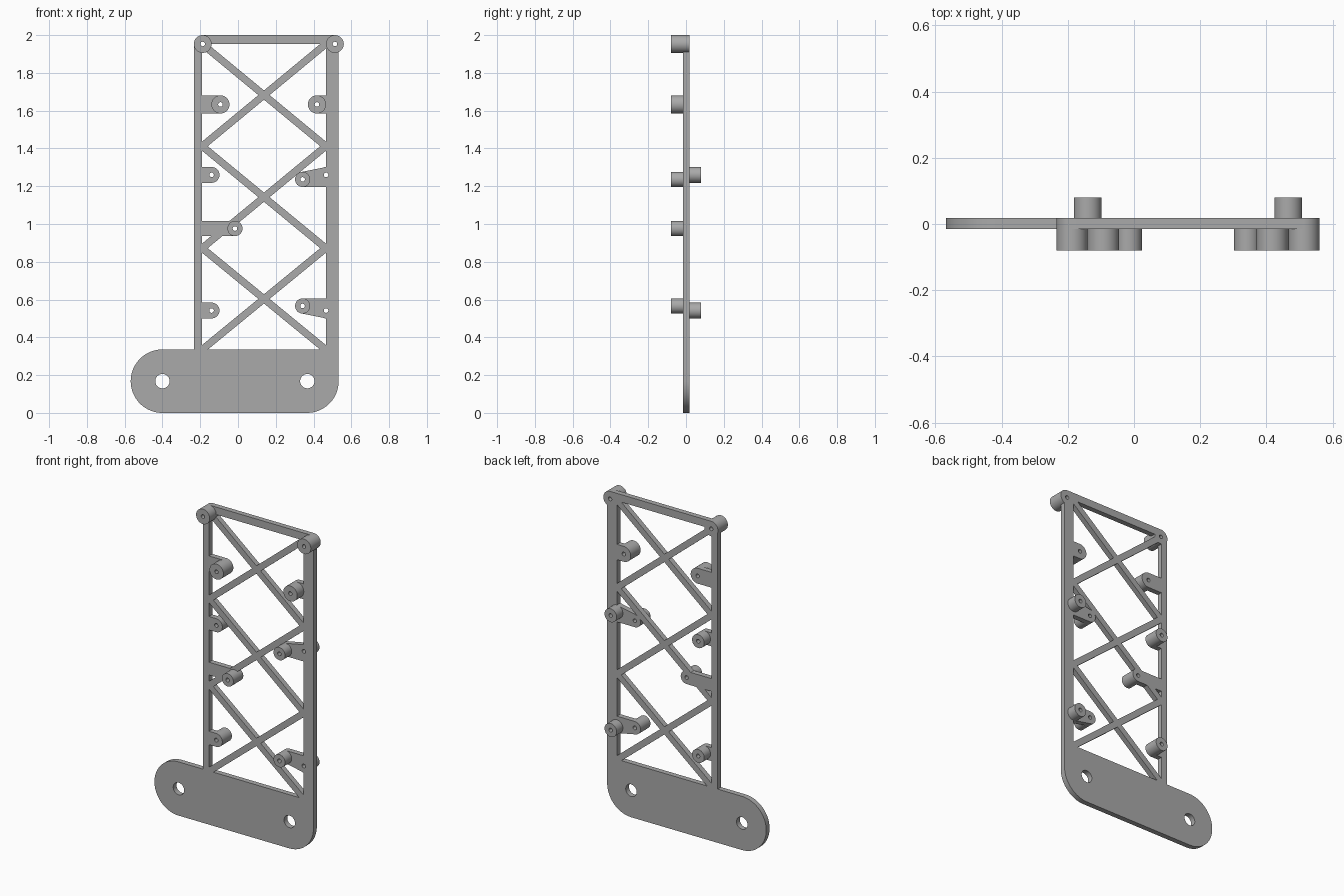
import bpy, bmesh, math
from mathutils import Vector
from mathutils.geometry import convex_hull_2d

if "Cube" in bpy.data.objects:
    bpy.data.objects.remove(bpy.data.objects["Cube"])

Y0, Y1, Y_FRONT, Y_BACK = -0.015, 0.018, -0.08, 0.08   # plate faces, standoff ends
BORE = 0.012
XL, XR = -0.19, 0.465                                   # inner edges of the rails

grey = bpy.data.materials.new("plain grey")
grey.diffuse_color = (0.4, 0.4, 0.4, 1)
grey.use_nodes = True
grey.node_tree.nodes["Principled BSDF"].inputs["Base Color"].default_value = grey.diffuse_color


def circle(x, z, r, n=48):
    return [Vector((x + r * math.cos(2 * math.pi * i / n),
                    z + r * math.sin(2 * math.pi * i / n))) for i in range(n)]


def add_object(name, bm):
    bmesh.ops.recalc_face_normals(bm, faces=bm.faces)
    me = bpy.data.meshes.new(name)
    bm.to_mesh(me)
    bm.free()
    me.materials.append(grey)
    ob = bpy.data.objects.new(name, me)
    bpy.context.collection.objects.link(ob)
    return ob


def smooth(me):
    me.shade_smooth()
    me.set_sharp_from_angle(angle=math.radians(30))


def prism(name, points, y0=Y0, y1=Y1):
    """Convex outline of the points, extruded along y."""
    pts = [points[i] for i in convex_hull_2d(points)]
    bm = bmesh.new()
    a = [bm.verts.new((p.x, y0, p.y)) for p in pts]
    b = [bm.verts.new((p.x, y1, p.y)) for p in pts]
    bm.faces.new(a)
    bm.faces.new(b[::-1])
    for i in range(len(a)):
        j = (i + 1) % len(a)
        bm.faces.new((a[i], b[i], b[j], a[j]))
    return add_object(name, bm)


def rect(x0, x1, z0, z1):
    return [Vector(p) for p in ((x0, z0), (x1, z0), (x1, z1), (x0, z1))]


def standoff(name, x, z, r, y0, y1):
    """Hollow tube from the plate face y0 to the free end y1."""
    bm = bmesh.new()
    rings = [[bm.verts.new((p.x, y, p.y)) for p in circle(x, z, rad)]
             for rad, y in ((r, y0), (r, y1), (BORE, y1), (BORE, y0))]
    n = len(rings[0])
    for k in range(4):
        a, b = rings[k], rings[(k + 1) % 4]
        for i in range(n):
            j = (i + 1) % n
            bm.faces.new((a[i], a[j], b[j], b[i]))
    smooth(add_object(name, bm).data)


# Base plate with round left end and one round lower right corner
base = prism("bracket_plate", circle(-0.4, 0.168, 0.168, 96)
             + circle(0.365, 0.168, 0.168, 96) + rect(0.4, 0.533, 0.3, 0.336)[2:3])

# Rails
parts = [prism("left_rail", rect(-0.232, XL, 0.25, 1.953)),
         prism("right_rail", rect(XR, 0.533, 0.25, 1.953)),
         prism("top_rail", rect(-0.187, 0.512, 1.953, 2.0))]

# Three crossed brace pairs
for z0, z1 in ((0.335, 0.872), (0.872, 1.412), (1.412, 1.953)):
    for za, zb in ((z0, z1), (z1, z0)):
        a, b = Vector((XL, za)), Vector((XR, zb))
        d = (b - a).normalized()
        s = Vector((-d.y, d.x)) * 0.019
        a, b = a - d * 0.02, b + d * 0.02
        parts.append(prism("brace", [a + s, a - s, b - s, b + s]))

# Standoffs: x, z, radius, side, tab root (x, low z, high z)
L, R = -0.21, 0.49
bosses = [(-0.187, 1.953, 0.047, "front", None),
          (0.513, 1.953, 0.047, "front", None),
          (-0.093, 1.633, 0.048, "front", (L, 1.585, 1.681)),
          (0.418, 1.633, 0.048, "front", (R, 1.585, 1.681)),
          (-0.14, 1.26, 0.042, "back", (L, 1.218, 1.302)),
          (-0.14, 0.542, 0.042, "back", (L, 0.5, 0.584)),
          (-0.016, 0.976, 0.04, "front", (L, 0.936, 1.016)),
          (0.342, 1.236, 0.04, "front", (R, 1.196, 1.306)),
          (0.342, 0.566, 0.04, "front", (R, 0.496, 0.606)),
          (0.466, 1.26, 0.042, "back", None),
          (0.466, 0.542, 0.042, "back", None)]
cutters = []
for x, z, r, side, root in bosses:
    pts = circle(x, z, r)
    if root:
        pts += [Vector((root[0], root[1])), Vector((root[0], root[2]))]
    parts.append(prism("tab", pts))
    cutters.append(prism("bore_cutter", circle(x, z, BORE), -0.2, 0.2))
    y0, y1 = (Y0, Y_FRONT) if side == "front" else (Y1, Y_BACK)
    standoff(side + "_standoff", x, z, r, y0, y1)

# Mounting holes in the base
for x in (-0.4, 0.367):
    cutters.append(prism("hole_cutter", circle(x, 0.168, 0.038), -0.2, 0.2))

# Merge the flat parts into one plate and cut the holes
for obs, op in ((parts, 'UNION'), (cutters, 'DIFFERENCE')):
    for ob in obs:
        m = base.modifiers.new(ob.name, 'BOOLEAN')
        m.operation, m.solver, m.object = op, 'EXACT', ob
bpy.context.view_layer.update()
dg = bpy.context.evaluated_depsgraph_get()
merged = bpy.data.meshes.new_from_object(base.evaluated_get(dg))
base.modifiers.clear()
base.data = merged
merged.materials.clear()
merged.materials.append(grey)
for p in merged.polygons:
    p.material_index = 0
smooth(merged)
for ob in parts + cutters:
    bpy.data.objects.remove(ob)
